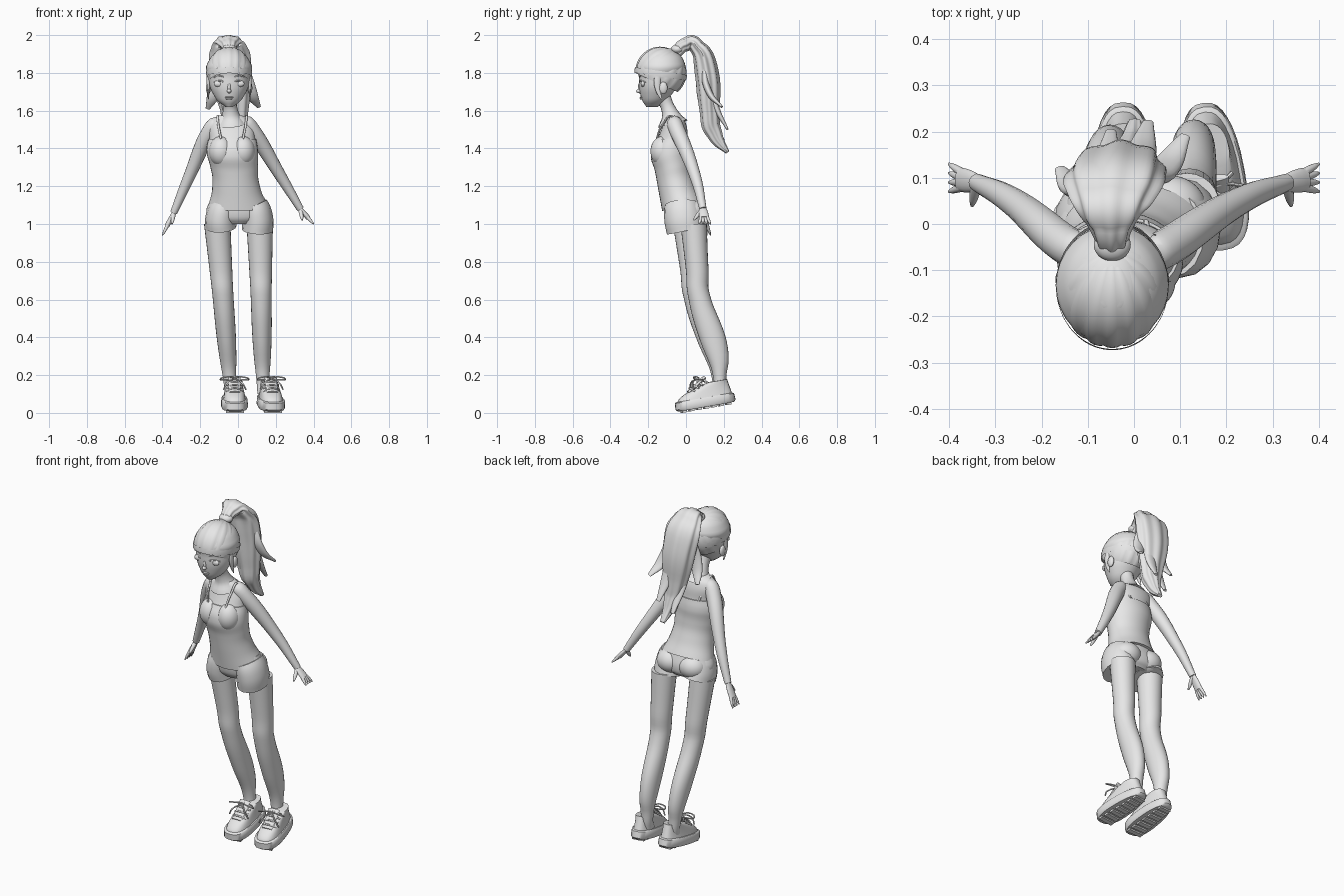
import bpy, bmesh, math
from mathutils import Vector, Matrix

if "Cube" in bpy.data.objects:
    bpy.data.objects.remove(bpy.data.objects["Cube"], do_unlink=True)

CLAY = (.8, .8, .8, 1)
clay = bpy.data.materials.new("light grey")
clay.use_nodes = True
clay.diffuse_color = CLAY
clay.node_tree.nodes["Principled BSDF"].inputs["Base Color"].default_value = CLAY

X, Y, Z = Matrix.Identity(3)
FACE_X = -.047
SIDES = {"right": -1, "left": 1}


def finish(name, bm):
    bmesh.ops.recalc_face_normals(bm, faces=bm.faces)
    mesh = bpy.data.meshes.new(name)
    bm.to_mesh(mesh)
    bm.free()
    mesh.shade_smooth()
    mesh.set_sharp_from_angle(angle=math.radians(45))
    mesh.materials.append(clay)
    obj = bpy.data.objects.new(name, mesh)
    bpy.context.collection.objects.link(obj)
    return obj


def skin(name, rings):
    """Closed surface through a list of equally sized rings."""
    bm = bmesh.new()
    loops = [[bm.verts.new(point) for point in ring] for ring in rings]
    for lower, upper in zip(loops, loops[1:]):
        for i in range(len(lower)):
            bm.faces.new((lower[i - 1], lower[i], upper[i], upper[i - 1]))
    bm.faces.new(loops[0])
    bm.faces.new(loops[-1])
    return finish(name, bm)


def spline(rows, steps=6):
    """Smooth interpolation of rows of numbers."""
    p = [Vector(row) for row in rows]
    p = [2 * p[0] - p[1]] + p + [2 * p[-1] - p[-2]]
    out = []
    for before, start, end, after in zip(p, p[1:], p[2:], p[3:]):
        for k in range(steps):
            t = k / steps
            left = start + (end - before) / 2 * t
            right = end - (after - start) / 2 * (1 - t)
            out.append(left.lerp(right, t * t * (3 - 2 * t)))
    return out + [p[-2]]


def sweep(name, rows, ref=None, sides=24, ridge=0, shear=0):
    """Rows are x, y, z, half width, half depth; without ref the rings lie flat."""
    path = spline(rows)
    last = len(path) - 1
    rings = []
    for i, row in enumerate(path):
        center = Vector(row[:3])
        across, deep = X, Y
        if ref is not None:
            ahead = Vector(path[min(i + 1, last)][:3]) - Vector(path[max(i - 1, 0)][:3])
            deep = ahead.cross(ref).normalized()
            across = deep.cross(ahead).normalized()
        ring = []
        for k in range(sides):
            angle = math.tau * k / sides
            offset = across * math.cos(angle) * row[3] + deep * math.sin(angle) * row[4]
            offset *= 1 + ridge * math.cos(8 * angle)
            ring.append(center + offset + Z * offset.y * shear * i / last)
        rings.append(ring)
    return skin(name, rings)


def cord(name, points, radius, ref=X):
    return sweep(name, [(*point, radius, radius) for point in points], ref, sides=8)


def taper(name, points, radii, flat=1, ref=X):
    return sweep(name, [(*point, r, r * flat) for point, r in zip(points, radii)], ref, sides=16)


def blob(name, center, radii, lean=0, ridge=0, cuts=()):
    """Ellipsoid, optionally leaning back, ridged from pole to pole and trimmed by planes."""
    bm = bmesh.new()
    bmesh.ops.create_uvsphere(bm, u_segments=64, v_segments=24, radius=1)
    for v in bm.verts:
        v.co *= 1 + ridge * v.co.xy.length * abs(math.cos(8 * math.atan2(v.co.y, v.co.x)))
    place = Matrix.Translation(center) @ Matrix.Diagonal((*radii, 1)) @ Matrix.Rotation(-lean, 4, "X")
    bmesh.ops.transform(bm, matrix=place, verts=bm.verts)
    for point, normal in cuts:
        bmesh.ops.bisect_plane(bm, geom=bm.verts[:] + bm.edges[:] + bm.faces[:],
                               plane_co=point, plane_no=normal, clear_inner=True)
    return finish(name, bm)


def on_face(offset, height):
    """Point on the front of the face at a sideways offset from its middle."""
    return Vector((FACE_X + offset, -.148 - .1 * math.sqrt(1 - (offset / .105) ** 2), height))


# Head and face
HEAD = ((-.18, 1.62, .02, .03), (-.16, 1.68, .08, .08), (-.14, 1.78, .11, .11),
        (-.13, 1.86, .11, .12), (-.13, 1.93, .04, .05))
sweep("head", [(FACE_X, *row) for row in HEAD], sides=32)
blob("nose", (FACE_X, -.248, 1.704), (.012, .016, .011))
blob("nose_bridge", (FACE_X, -.243, 1.72), (.009, .012, .03))
for name, height, width in (("upper_lip", 1.671, .022), ("lower_lip", 1.663, .018)):
    blob(name, (FACE_X, -.235, height), (width, .011, .005))
for side, s in SIDES.items():
    blob(side + "_eye", on_face(s * .056, 1.742) + Y * .005, (.025, .012, .016))
    for name, height in (("_eyelid", 1.759), ("_brow", 1.785)):
        cord(side + name, [on_face(s * dx, height - abs(dx - .05) / 3) for dx in (.03, .05, .08)], .004, Z)
    temple = Vector((FACE_X + s * .11, -.15, 1.78))
    blob(side + "_ear", temple + Vector((0, .03, -.06)), (.013, .022, .032))
    taper(side + "_temple_lock", [temple, temple - Z * .06, temple + Vector((0, .02, -.12))], (.018, .015, .004), .5, Y)

# Hair pulled back to a tie
SKULL = Vector((FACE_X, -.133, 1.803))
HAIRLINE = Vector((0, -.27, 1.8))
blob("hair_cap", SKULL, (.115, .132, .133), .6, .035, [(HAIRLINE, (0, .45, 1))])
blob("headband", SKULL, (.122, .14, .138), .6, 0,
     [(HAIRLINE, (0, .15, 1)), (HAIRLINE + Z * .03, (0, -.15, -1))])
blob("hair_tie", (FACE_X, -.045, 1.925), (.04, .035, .025), .6)
TAIL = ((-.05, 1.91, .03, .03), (0, 1.95, .05, .035), (.06, 1.935, .09, .04), (.11, 1.8, .1, .06),
        (.125, 1.6, .07, .05), (.15, 1.48, .04, .04), (.22, 1.38, .015, .01))
sweep("ponytail", [(.09 * (1.4 - z), y, z, w, d) for y, z, w, d in TAIL], X, sides=64, ridge=.06)
LOCKS = {"left_flick": ((.03, .1), (.11, .19, 1.62)), "right_flick": ((-.1, .08), (-.16, .12, 1.61)),
         "inner_lock": ((-.04, .07), (-.03, .16, 1.42)), "outer_lock": ((0, .13), (.03, .22, 1.5)),
         "nape_lock": ((-.07, .08), (-.05, .2, 1.44))}
for name, (root, tip) in LOCKS.items():
    root, tip = Vector((*root, 1.84)), Vector(tip)
    middle = root.lerp(tip, .4) - Vector((0, .02, .04))
    taper(name, [root, middle, tip], (.025, .035, .012), .5)

# Neck, torso and tank top
taper("neck", [(-.045, -.125, 1.68), (-.04, -.09, 1.6), (-.035, -.07, 1.53)], (.042, .04, .08))
TORSO = ((-.04, -.07, 1.575, .06, .04), (-.04, -.06, 1.53, .115, .06), (-.03, -.07, 1.45, .12, .08),
         (-.03, -.08, 1.38, .13, .1), (-.02, -.07, 1.3, .12, .09), (-.01, -.05, 1.2, .12, .09),
         (0, -.02, 1.1, .15, .1))
sweep("torso", TORSO, sides=32)
sweep("tank_top", [(x, y, z, w + .006, d + .006) for x, y, z, w, d in TORSO[2:]], sides=32, shear=.3)
for side, s in SIDES.items():
    x = -.032 + s * .058
    blob(side + "_bust", (x, -.122, 1.385), (.064, .066, .08))
    strap = [(x, -.155, 1.45), (x + s * .015, -.12, 1.53), (x + s * .015, -.06, 1.56), (x, .005, 1.45)]
    cord(side + "_strap", strap, .006)

# Shorts with two slanting legs and a rounded seat
sweep("shorts", [(0, -.02, 1.14, .14, .09), (0, -.01, 1.05, .165, .1), (0, -.01, 1, .1, .07)], sides=32)
for side, x, hem in (("right", -.09, .985), ("left", .103, .968)):
    taper(side + "_shorts_leg", [(x * .8, -.02, 1.1), (x, -.015, 1.04), (x, 0, hem)], (.075, .081, .083), 1.25)
    blob(side + "_seat", (x * .75, .03, 1.065), (.08, .075, .07))

# Legs share one profile; the left one trails a little
LEG = ((0, 1, .07, .07), (.03, .75, .06, .06), (.05, .6, .055, .06), (.13, .38, .05, .07),
       (.17, .2, .036, .036), (.16, .1, .03, .04))
for side, hip, ankle, trail in (("right", -.11, -.03, 0), ("left", .115, .135, .04)):
    sweep(side + "_leg", [(ankle + (hip - ankle) * z, y + trail * z, z, w, d) for y, z, w, d in LEG])

# Arms and hands
ARMS = {"right": ((-.1, -.06, 1.53), (-.155, -.04, 1.48), (-.25, .04, 1.27), (-.34, .09, 1.06), (-.4, .1, .94)),
        "left": ((.03, -.06, 1.535), (.08, -.045, 1.49), (.21, .04, 1.28), (.33, .09, 1.08), (.4, .1, 1))}
for side, (*path, reach) in ARMS.items():
    taper(side + "_arm", path, (.036, .042, .032, .019), ref=Y)
    wrist, reach = Vector(path[-1]), Vector(reach)
    taper(side + "_palm", [wrist, wrist.lerp(reach, .3), wrist.lerp(reach, .6)], (.019, .025, .026), .5, Y)
    for i, finger in enumerate(("index", "middle", "ring", "little")):
        tip = reach + Y * (.02 * i - .03)
        taper(side + "_" + finger + "_finger", [wrist.lerp(tip, t) for t in (.4, .75, 1)], (.009, .008, .003), ref=Y)
    thumb = wrist + Vector((SIDES[side] * .01, -.05, -.06))
    taper(side + "_thumb", [wrist, wrist.lerp(thumb, .6), thumb], (.012, .01, .004))


# Shoes, built straight and then tipped onto the toe
def outline(z, toe, heel, width):
    ring = []
    for k in range(32):
        c, s = math.cos(math.tau * k / 32), math.sin(math.tau * k / 32)
        x = width * math.copysign(abs(c) ** .75, c) * (1 - .15 * s)
        y = (toe + heel) / 2 + (heel - toe) / 2 * math.copysign(abs(s) ** .8, s)
        ring.append(Vector((x, y, z)))
    return ring


def shoe(side, x, yaw):
    levels = [k / 8 for k in range(9)]
    parts = [
        skin(side + "_sole", [outline(z, -.162 * f, .162 * f, .07 * f)
                              for z, f in ((.01, .93), (.02, 1), (.055, .98), (.06, .92))]),
        skin(side + "_shoe_upper", [outline(.05 + .085 * t, .18 * t * t - .147, .15 - .015 * t, .06 - .018 * t)
                                    for t in levels]),
        taper(side + "_tongue", [(0, -.08, .1), (0, -.03, .13), (0, .02, .165)], (.03, .032, .034), .3)]
    for i in range(7):
        bm = bmesh.new()
        bmesh.ops.create_cube(bm, size=1, matrix=Matrix.Translation((0, .04 * i - .12, .008))
                              @ Matrix.Diagonal((.095 - .004 * i, .024, .016, 1)))
        parts.append(finish(side + "_tread", bm))
    for i in range(4):
        knot = Vector((0, .024 * i - .07, .122 + .013 * i))
        ends = [knot + Vector((s * .042, .02, -.022)) for s in SIDES.values()]
        parts.append(cord(side + "_lace", [ends[0], knot, ends[1]], .005, Z))
    for s in SIDES.values():
        loop = [(0, -.01, .165), (s * .04, -.03, .175), (s * .075, -.02, .16), (s * .04, 0, .155), (0, 0, .16)]
        parts.append(cord(side + "_bow_loop", loop, .004, Z))
        parts.append(cord(side + "_lace_end", [(0, -.01, .16), (s * .035, -.05, .15), (s * .06, -.055, .11)], .004, Y))
    for part in parts:
        part.matrix_world = (Matrix.Translation((x, .107, .023)) @ Matrix.Rotation(yaw, 4, "Z")
                             @ Matrix.Rotation(.17, 4, "X"))


shoe("right", -.02, .03)
shoe("left", .17, .13)
